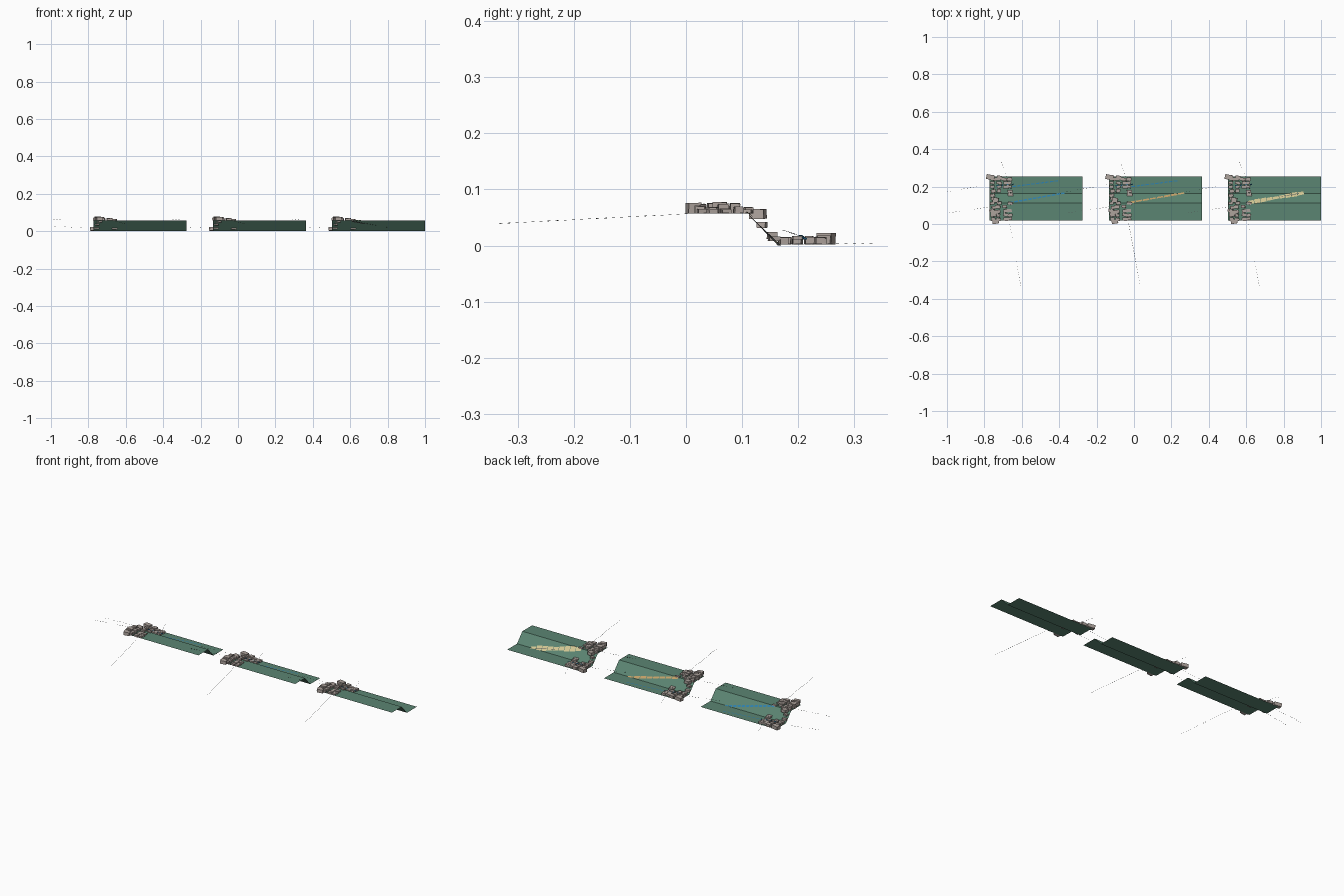
import bpy, bmesh, random
from mathutils import Vector, Matrix

if "Cube" in bpy.data.objects:
    bpy.data.objects.remove(bpy.data.objects["Cube"])

COLOURS = {
    "green": (0.105, 0.235, 0.168),
    "stone": (0.42, 0.365, 0.335),
    "tan": (0.66, 0.58, 0.30),
    "ochre": (0.56, 0.36, 0.14),
    "blue": (0.03, 0.22, 0.42),
    "charcoal": (0.08, 0.09, 0.09),
}
MATS = {}
for cname, rgb in COLOURS.items():
    MATS[cname] = bpy.data.materials.new(cname)
    MATS[cname].diffuse_color = (*rgb, 1)

PITCH = 0.6375
Y_TOP, Y_FOOT, Z_TOP, Z_FOOT = 0.112, 0.162, 0.057, 0.002


def ground(y):
    """Height of the terrace surface at y."""
    t = min(1, max(0, (y - Y_TOP) / (Y_FOOT - Y_TOP)))
    return Z_TOP + t * (Z_FOOT - Z_TOP)


def finish(bm, name, colour):
    mesh = bpy.data.meshes.new(name)
    bm.to_mesh(mesh)
    bm.free()
    mesh.materials.append(MATS[colour])
    ob = bpy.data.objects.new(name, mesh)
    bpy.context.collection.objects.link(ob)
    return ob


def box(bm, centre, size, rot=None, jitter=0.0, rng=None):
    m = Matrix.Translation(centre) @ (rot or Matrix.Identity(4)) @ Matrix.Diagonal((*size, 1))
    for v in bmesh.ops.create_cube(bm, size=1, matrix=m)["verts"]:
        if jitter:
            v.co += Vector([rng.uniform(-jitter, jitter) for _ in range(3)])


def terrace(i, dx):
    # folded sheet: upper shelf, bank, lower shelf
    bm = bmesh.new()
    rows = []
    for y, z in ((0.02, Z_TOP), (Y_TOP, Z_TOP), (Y_FOOT, Z_FOOT), (0.255, Z_FOOT)):
        rows.append([bm.verts.new((x + dx, y, z)) for x in (-0.772, -0.275)])
    for a, b in zip(rows, rows[1:]):
        bm.faces.new((a[0], a[1], b[1], b[0]))
    finish(bm, f"terrace_{i}", "green")


def rocks(i, dx):
    # squared blocks strewn over the left end of the sheet
    rng = random.Random(21)
    bm = bmesh.new()

    def rock(x, y, sx, sy, sz, lift=0.0):
        rot = Matrix.Rotation(rng.uniform(-0.22, 0.22), 4, "Z")
        z = ground(y) + sz / 2 + lift + 0.001
        box(bm, (x + dx, y, z), (sx, sy, sz), rot, 0.0007, rng)

    for r in range(11):
        y = 0.026 + r * 0.0215
        on_bank = 0.105 < y < 0.172
        for c in range(4):
            if rng.random() < (0.3 if on_bank else 0.16):
                continue
            x = -0.755 + c * 0.031 + rng.uniform(-0.007, 0.007)
            h = rng.uniform(0.012, 0.019) - c * 0.002
            rock(x, y + rng.uniform(-0.003, 0.003), rng.uniform(0.021, 0.029),
                 rng.uniform(0.014, 0.019), max(h * (0.7 if on_bank else 1), 0.007))
    # larger edge blocks
    rock(-0.768, 0.25, 0.042, 0.026, 0.020)
    rock(-0.72, 0.247, 0.026, 0.022, 0.016)
    rock(-0.665, 0.238, 0.028, 0.016, 0.012)
    rock(-0.74, 0.013, 0.034, 0.022, 0.019)
    rock(-0.75, 0.06, 0.034, 0.026, 0.020)
    rock(-0.74, 0.128, 0.03, 0.026, 0.017, 0.008)
    finish(bm, f"rocks_{i}", "stone")


def dashes(name, p0, p1, count, size, colour):
    # broken line of small bars from p0 to p1
    p0, p1 = Vector(p0), Vector(p1)
    x = (p1 - p0).normalized()
    y = Vector((0, 0, 1)).cross(x).normalized()
    rot = Matrix((x, y, x.cross(y))).transposed().to_4x4()
    bm = bmesh.new()
    for k in range(count):
        box(bm, p0.lerp(p1, k / (count - 1)), size, rot)
    finish(bm, name, colour)


def draped(name, p0, p1, widths, fill, lift, colour):
    # flat pieces lying on the terrace along p0-p1, one for each width
    a, b = Vector(p0), Vector(p1)
    side = Vector((a.y - b.y, b.x - a.x)).normalized()
    bm = bmesh.new()
    n = len(widths)
    for k, w in enumerate(widths):
        grid = []
        for t in (k, k + fill):
            mid = a.lerp(b, t / n)
            row = []
            for s in (-0.5, -0.25, 0, 0.25, 0.5):
                p = mid + side * w * s
                row.append(bm.verts.new((p.x, p.y, ground(p.y) + lift)))
            grid.append(row)
        for j in range(4):
            bm.faces.new((grid[0][j], grid[1][j], grid[1][j + 1], grid[0][j + 1]))
    finish(bm, name, colour)


for i in range(3):
    dx = i * PITCH
    terrace(i + 1, dx)
    rocks(i + 1, dx)
    # dotted sight lines fanning out from the rock pile
    tiny = (0.005, 0.0016, 0.001)
    for tag, p0, p1, n in (
        ("front", (-0.665, 0.0, 0.057), (-0.605, -0.33, 0.04), 24),
        ("back", (-0.675, 0.24, 0.004), (-0.71, 0.33, 0.005), 7),
        ("left_low", (-0.77, 0.212, 0.015), (-0.995, 0.173, 0.028), 14),
        ("left_high", (-0.77, 0.092, 0.063), (-0.985, 0.06, 0.062), 14),
    ):
        dashes(f"dots_{tag}_{i + 1}", (p0[0] + dx, *p0[1:]), (p1[0] + dx, *p1[1:]), n, tiny, "charcoal")
    # blue specks among the rocks
    dashes(f"rock_specks_{i + 1}", (-0.73 + dx, 0.205, 0.018), (-0.65 + dx, 0.212, 0.013),
           4, (0.012, 0.006, 0.002), "blue")
    # blue trail on the lower shelf
    if i < 2:
        draped(f"shelf_trail_{i + 1}", (-0.65 + dx, 0.2), (-0.40 + dx, 0.232),
               [0.006] * 10, 0.75, 0.002, "blue")

# bank seams: broken blue, thin ochre, thick tan
START, END = (-0.665, 0.114), (-0.365, 0.167)
draped("seam_1", START, END, [0.008] * 12, 0.75, 0.002, "blue")
draped("seam_2", (START[0] + PITCH, START[1]), (END[0] + PITCH, END[1]),
       [0.010, 0.008, 0.009, 0.007, 0.008, 0.010, 0.010, 0.008], 0.9, 0.002, "ochre")
draped("seam_3", (START[0] + 2 * PITCH, START[1]), (END[0] + 2 * PITCH, END[1]),
       [0.019, 0.023, 0.021, 0.016, 0.013, 0.016, 0.021, 0.023, 0.017], 0.92, 0.003, "tan")
# dark cord beneath the thick seam
draped("seam_cord", (START[0] + 2 * PITCH, START[1]), (END[0] + 2 * PITCH, END[1]),
       [0.006], 1, -0.0015, "charcoal")

# lowest point rests on the floor
low = min(v.co.z for o in bpy.data.objects for v in o.data.vertices)
for o in bpy.data.objects:
    o.location.z -= low

for m in bpy.data.materials:
    if m.users and not m.is_grease_pencil:
        m.use_nodes = True
        m.node_tree.nodes["Principled BSDF"].inputs["Base Color"].default_value = m.diffuse_color
